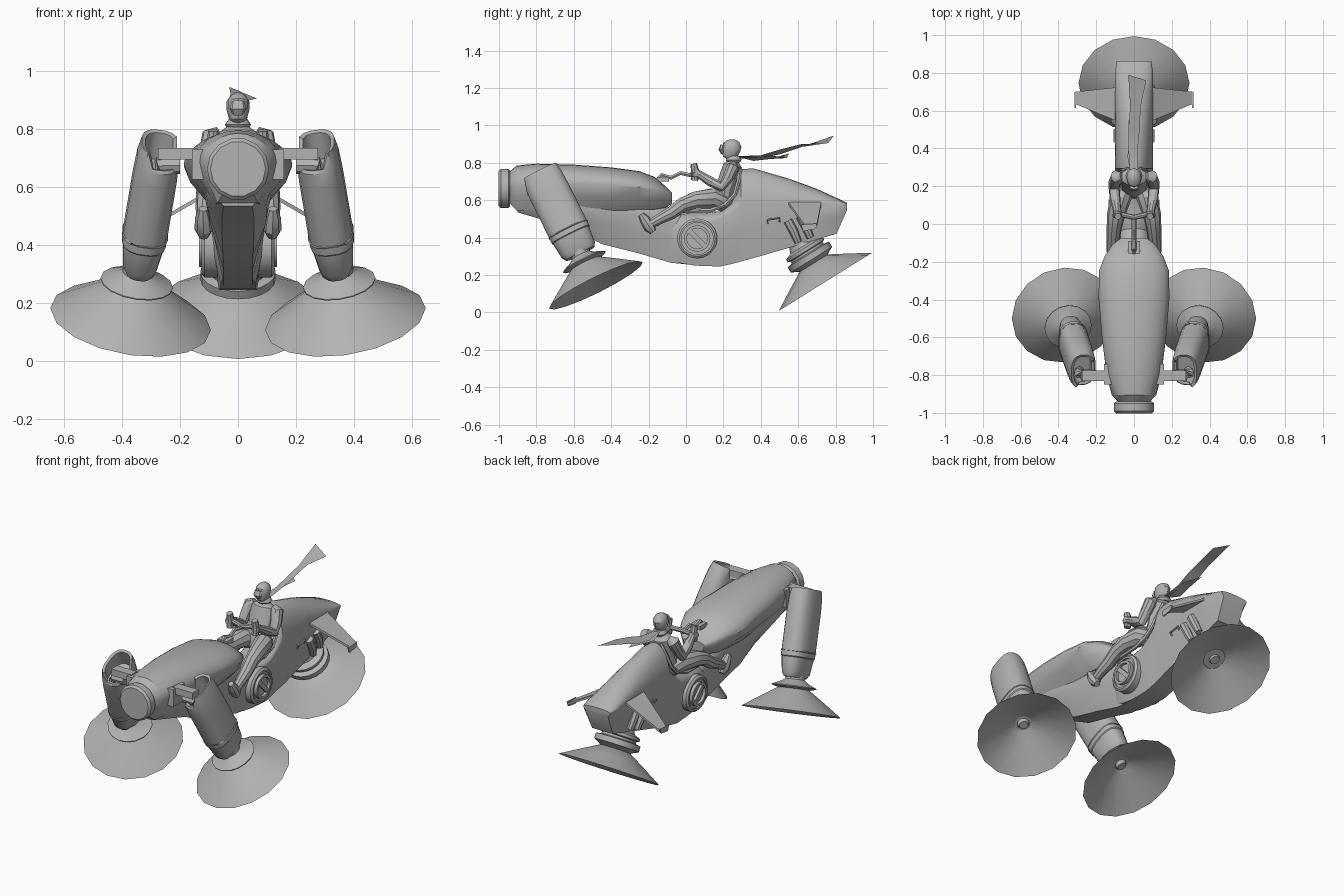
import bpy, bmesh, math
from mathutils import Vector

grey = bpy.data.materials.new("plain_grey")
grey.diffuse_color = (0.45, 0.45, 0.45, 1)


def build(name, verts, faces, mirror=False):
    me = bpy.data.meshes.new(name)
    bm = bmesh.new()
    vs = [bm.verts.new(v) for v in verts]
    for f in faces:
        bm.faces.new([vs[i] for i in f])
    bmesh.ops.recalc_face_normals(bm, faces=bm.faces)
    bm.to_mesh(me)
    bm.free()
    me.materials.append(grey)
    ob = bpy.data.objects.new(name, me)
    bpy.context.collection.objects.link(ob)
    if mirror:
        ob.modifiers.new("Mirror", 'MIRROR')
    return ob


def loft(name, rings, mirror=False, caps=True):
    n = len(rings[0])
    faces = [(k * n + i, k * n + (i + 1) % n, (k + 1) * n + (i + 1) % n, (k + 1) * n + i)
             for k in range(len(rings) - 1) for i in range(n)]
    if caps:
        faces += [tuple(range(n)), tuple(range((len(rings) - 1) * n, len(rings) * n))]
    return build(name, [v for r in rings for v in r], faces, mirror)


def frame(axis):
    a = Vector(axis).normalized()
    ref = Vector((1, 0, 0)) if abs(a.x) < 0.9 else Vector((0, 1, 0))
    u = (ref - a * ref.dot(a)).normalized()
    return a, u, a.cross(u)


def ring(c, u, v, ru, rv, n):
    return [c + u * ru * math.cos(2 * math.pi * i / n) + v * rv * math.sin(2 * math.pi * i / n)
            for i in range(n)]


def lathe(name, profile, centre, axis, n=16, mirror=False):
    a, u, v = frame(axis)
    c = Vector(centre)
    return loft(name, [ring(c + a * h, u, v, r, r, n) for r, h in profile], mirror)


def tube(name, pts, radii, mirror=False, xs=1.0, n=10):
    p = [Vector(q) for q in pts]
    rings = []
    for i, q in enumerate(p):
        a, u, v = frame(p[min(i + 1, len(p) - 1)] - p[max(i - 1, 0)])
        rings.append(ring(q, u, v, radii[i] * xs, radii[i], n))
    return loft(name, rings, mirror)


def prism(name, outline, thick, mirror=False):
    t = Vector(thick)
    p = [Vector(q) for q in outline]
    return loft(name, [p, [q + t for q in p]], mirror)


def box(name, lo, hi, mirror=False):
    return prism(name, [(lo[0], lo[1], lo[2]), (hi[0], lo[1], lo[2]),
                        (hi[0], hi[1], lo[2]), (lo[0], hi[1], lo[2])],
                 (0, 0, hi[2] - lo[2]), mirror)


def hull_rings(sections, n=12):
    # domed top above the widest line, flanks tapering to a flat bottom
    rings = []
    for y, zb, zm, zt, wb, wm in sections:
        r = [Vector((wm * math.cos(math.pi * i / n), y, zm + (zt - zm) * math.sin(math.pi * i / n)))
             for i in range(n + 1)]
        zk, wk = zm * 0.55 + zb * 0.45, wm * 0.75 + wb * 0.25
        r += [Vector((-wk, y, zk)), Vector((-wb, y, zb)), Vector((wb, y, zb)), Vector((wk, y, zk))]
        rings.append(r)
    return rings


# front nacelle and the narrow keel below it
loft("nacelle", hull_rings([
    (-0.94, .58, .67, .755, .05, .085), (-0.905, .545, .68, .785, .07, .118),
    (-0.8, .54, .69, .795, .08, .145), (-0.6, .54, .69, .79, .09, .17),
    (-0.4, .54, .68, .775, .10, .187), (-0.25, .55, .67, .755, .10, .186),
    (-0.17, .55, .655, .725, .09, .155), (-0.11, .56, .64, .675, .07, .115),
    (-0.075, .58, .62, .64, .05, .07)]))
loft("keel", hull_rings([
    (-0.9, .535, .6, .66, .05, .09), (-0.75, .49, .58, .66, .055, .11),
    (-0.58, .435, .57, .66, .055, .115), (-0.45, .365, .56, .65, .052, .11),
    (-0.25, .315, .53, .62, .05, .095), (-0.08, .265, .49, .56, .05, .08),
    (0.02, .255, .45, .5, .05, .07)]))
lathe("nose_cap", [(.07, -.02), (.07, .035), (.095, .035), (.107, .045), (.107, .085), (.095, .097)],
      (0, -.905, .662), (0, -1, 0), 14)

# rear fuselage with the seat dip
loft("fuselage", hull_rings([
    (-0.09, .29, .42, .51, .05, .07), (-0.04, .265, .45, .525, .06, .09),
    (.05, .25, .47, .535, .06, .098), (.18, .245, .5, .54, .065, .1),
    (.24, .258, .54, .58, .065, .1), (.28, .268, .56, .66, .065, .1),
    (.295, .272, .565, .765, .065, .1), (.36, .29, .575, .77, .07, .1),
    (.55, .345, .585, .715, .07, .1), (.7, .39, .585, .66, .07, .1),
    (.805, .42, .58, .612, .07, .1), (.862, .55, .572, .585, .075, .092)]))
tube("seat_trim", [(.085, -.06, .54), (.09, .13, .545), (.088, .21, .575), (.08, .26, .63),
                   (.06, .28, .7), (.03, .29, .765)], [.012] * 6, True, n=6)

# round side hubs with a diagonal bar
lathe("hub", [(.107, .07), (.107, .115), (.095, .125), (.085, .125), (.085, .115), (.07, .115),
              (.07, .135), (.055, .135), (.055, .118)], (0, .06, .395), (1, 0, 0), 24, True)
d = Vector((0, .045, -.045))
e = Vector((0, .009, .009))
hc = Vector((.115, .06, .395))
prism("hub_bar", [hc - d - e, hc + d - e, hc + d + e, hc - d + e], (.018, 0, 0), True)

# front legs: suction cone, ankle plate, hollow oblong shell
AX = Vector((-.15, -.44, .885)).normalized()
FOOT = Vector((.37, -.482, .145))
CONE = [(.025, .1), (.035, .125), (.12, .085), (.28, 0), (.165, .078), (.07, .14)]
lathe("front_cone", CONE, FOOT, AX, 16, True)
lathe("ankle_plate", [(.06, .12), (.126, .138), (.126, .142), (.075, .165), (.055, .18), (.055, .25)],
      FOOT, AX, 16, True)
a, u, v = frame(AX)
if v.y < 0:
    v = -v


def leg_ring(h, ru, rv, notch=0.0):
    # squarish oblong; the notch lowers the front and inner rim
    pts = []
    for i in range(16):
        t = 2 * math.pi * (i + .5) / 16
        cu = math.copysign(abs(math.cos(t)) ** .75, math.cos(t))
        cv = math.copysign(abs(math.sin(t)) ** .75, math.sin(t))
        drop = notch if (cu < .3 and cv < .45) else 0
        pts.append(FOOT + a * (h - drop) + u * ru * cu + v * rv * cv)
    return pts


loft("leg_shell", [leg_ring(.19, .045, .085), leg_ring(.215, .06, .1), leg_ring(.30, .072, .108),
                   leg_ring(.305, .077, .113), leg_ring(.56, .077, .113), leg_ring(.64, .074, .11, .02),
                   leg_ring(.685, .066, .102, .055), leg_ring(.68, .052, .088, .055),
                   leg_ring(.58, .052, .085)], True)
tube("leg_band", [q * 1 for q in leg_ring(.335, .077, .113)] + [leg_ring(.335, .077, .113)[0]],
     [.004] * 17, True, n=4)

# shoulder brackets
box("bracket_plate", (.115, -.85, .625), (.158, -.74, .73), True)
box("bracket_arm", (.14, -.83, .695), (.275, -.775, .735), True)
tube("bracket_pin", [(.2, -.8, .675), (.27, -.8, .675), (.29, -.78, .64)], [.03, .03, .03], True, n=8)

# rear foot: cone, thick collar and struts
RAX, RC = Vector((0, -.53, .85)), (0, .745, .163)
lathe("rear_cone", [(r * 1.05, h * .9) for r, h in CONE], RC, RAX, 16)
lathe("rear_collar", [(.06, .1), (.1, .125), (.13, .14), (.13, .172), (.1, .178), (.1, .19),
                      (.115, .195), (.115, .212), (.08, .225), (.05, .3)], RC, RAX, 20)
for k, (y, z) in enumerate(((.60, .375), (.665, .40))):
    tube("rear_strut", [(.088, y, z), (.098, y - .025, z + .06), (.098, y - .055, z + .115)],
         [.02, .024, .024], True, n=8)
tube("side_pipe", [(.092, .44, .475), (.102, .435, .495), (.102, .5, .505), (.092, .5, .485)],
     [.006] * 4, True, n=6)

# tail fins sloping down and outward, with little tip plates
prism("tail_fin", [(.08, .54, .6), (.08, .725, .6), (.31, .7, .468), (.31, .635, .468)],
      (0, 0, -.014), True)
prism("fin_tip", [(.308, .615, .47), (.308, .70, .475), (.308, .69, .445), (.308, .625, .435)],
      (.008, 0, 0), True)

# handlebar and its zigzag stem
tube("steering_stem", [(0, -.17, .69), (0, -.13, .735), (0, -.08, .72), (0, -.03, .745), (0, .04, .73)],
     [.012] * 5, n=6)
box("instrument", (-.033, -.155, .70), (.033, -.09, .725))
tube("handlebar", [(-.11, .06, .75), (0, .035, .74), (.11, .06, .75)], [.014] * 3, n=8)
tube("grip", [(.085, .045, .705), (.085, .05, .755), (.085, .04, .795)], [.02, .022, .018], True, n=8)

# rider
tube("torso", [(0, .18, .56), (0, .195, .6), (0, .21, .66), (0, .235, .73), (0, .25, .785), (0, .255, .81)],
     [.05, .06, .05, .055, .05, .025], xs=1.4, n=12)
tube("neck", [(0, .255, .79), (0, .25, .85)], [.028, .026])
tube("head", [(0, .24, .82), (0, .238, .835), (0, .24, .865), (0, .247, .895), (0, .25, .915), (0, .25, .925)],
     [.022, .04, .05, .05, .034, .012], xs=.78, n=12)
tube("visor", [(0, .2, .85), (0, .192, .87), (0, .198, .895)], [.012, .018, .014], xs=1.6, n=8)
tube("scarf_wrap", [(0, .255, .80), (0, .255, .815), (0, .255, .835)], [.035, .045, .032], n=10)
tube("arm", [(.065, .255, .79), (.09, .25, .775), (.102, .225, .72), (.105, .19, .672), (.1, .13, .70),
             (.09, .075, .735), (.085, .04, .745)], [.02, .036, .032, .029, .028, .022, .028], True)
tube("leg", [(.04, .2, .585), (.07, .14, .61), (.095, .05, .60), (.105, -.02, .575), (.11, -.08, .53),
             (.115, -.14, .50), (.117, -.2, .465)], [.05, .056, .048, .04, .036, .03, .024], True)
tube("boot", [(.118, -.175, .43), (.118, -.195, .455), (.12, -.22, .495), (.12, -.24, .525)],
     [.018, .032, .028, .016], True, n=8)


# fluttering scarf tails
def ribbon(name, left, right):
    n = len(left)
    build(name, left + right, [(i, i + 1, n + i + 1, n + i) for i in range(n - 1)])


ribbon("long_scarf", [(-.02, .28, .835), (-.03, .4, .825), (-.03, .5, .845), (-.02, .62, .885), (-.03, .79, .945)],
       [(.02, .28, .825), (.02, .4, .84), (.03, .5, .87), (.035, .62, .9), (.065, .76, .905)])
ribbon("short_scarf", [(-.02, .28, .83), (-.035, .36, .81), (-.02, .45, .82), (-.03, .55, .85)],
       [(.02, .28, .82), (.0, .36, .83), (.02, .45, .84), (.01, .54, .825)])

# smooth shading with sharp edges kept
for ob in bpy.context.scene.objects:
    ob.select_set(True)
    bpy.context.view_layer.objects.active = ob
bpy.ops.object.shade_smooth_by_angle(angle=math.radians(32))
